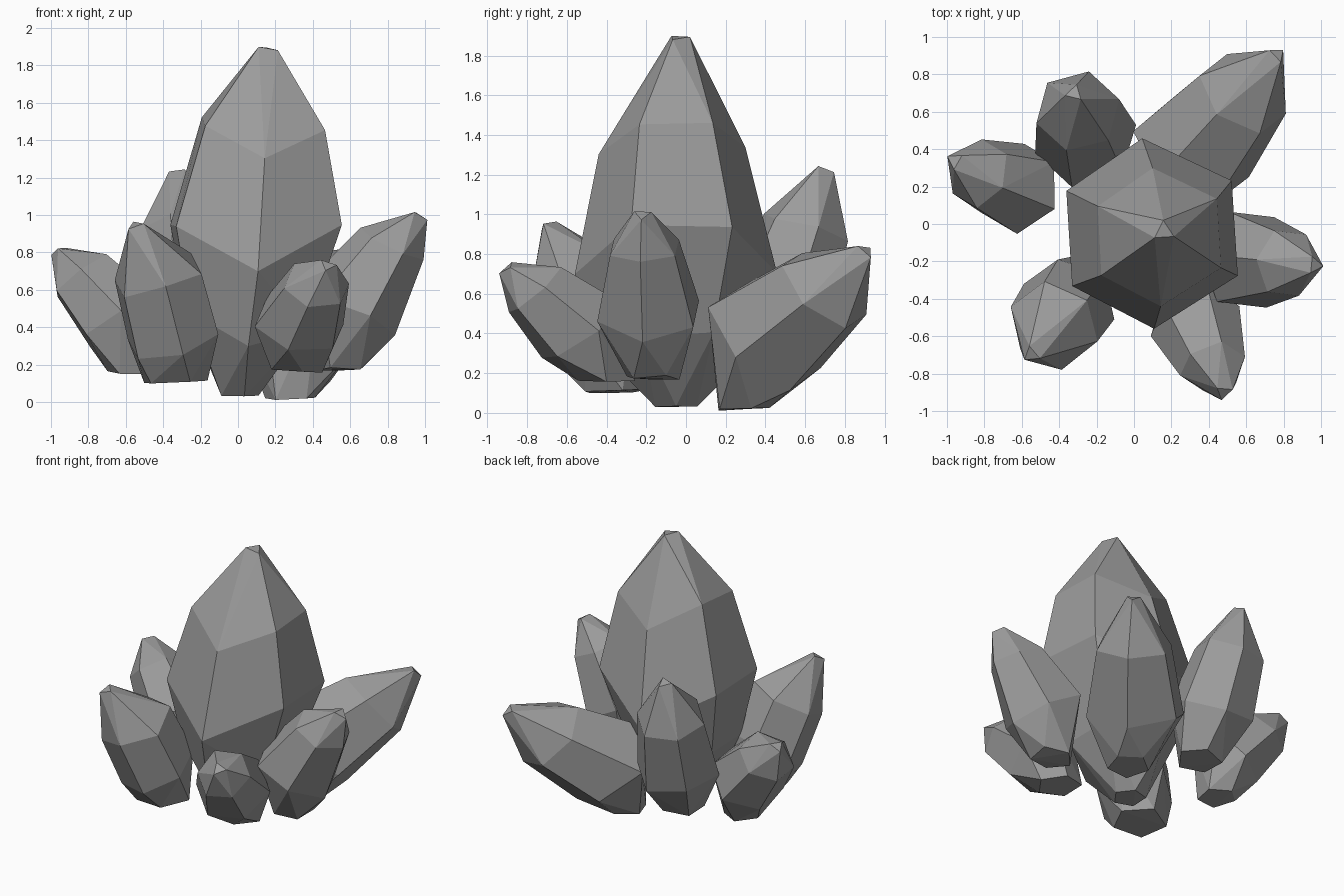
import bpy, bmesh, random
from math import cos, sin, radians, tau
from mathutils import Vector, Quaternion

cube = bpy.data.objects.get("Cube")
if cube:
    bpy.data.objects.remove(cube, do_unlink=True)

random.seed(4)

# One stone colour for every crystal
stone = bpy.data.materials.new("grey_crystal")
stone.use_nodes = True
grey = (0.33, 0.33, 0.33, 1)
stone.diffuse_color = grey
stone.node_tree.nodes["Principled BSDF"].inputs["Base Color"].default_value = grey


def crystal(name, sides, phase, rings, saddle=0):
    """Faceted hull around tilted rings, each given as centre and radius."""
    bm = bmesh.new()
    axis = Vector(rings[-1][:3]) - Vector(rings[0][:3])
    axis.normalize()
    lean = axis.to_track_quat('Z', 'Y')
    last = len(rings) - 1
    for i, (x, y, z, r) in enumerate(rings):
        # The base sits level; the caps have fewer corners than the body
        turn = lean if i else Quaternion()
        n = 3 if i == last else sides if i else sides - 1
        for k in range(n):
            a = radians(phase) + k * tau / n
            lift = random.uniform(-0.1, 0.1) * r
            if 0 < i < last:
                lift -= saddle * r * cos(2 * a)
            bm.verts.new(Vector((x, y, z)) + turn @ Vector((r * cos(a), r * sin(a), lift)))
    hull = bmesh.ops.convex_hull(bm, input=bm.verts)
    spare = {v for v in hull["geom_interior"] + hull["geom_unused"]
             if isinstance(v, bmesh.types.BMVert)}
    bmesh.ops.delete(bm, geom=list(spare), context='VERTS')
    # Merge nearly flat neighbours into broad facets
    bmesh.ops.dissolve_limit(bm, angle_limit=radians(4), verts=bm.verts, edges=bm.edges)
    bmesh.ops.recalc_face_normals(bm, faces=bm.faces)
    mesh = bpy.data.meshes.new(name)
    bm.to_mesh(mesh)
    bm.free()
    mesh.materials.append(stone)
    obj = bpy.data.objects.new(name, mesh)
    bpy.context.collection.objects.link(obj)
    return obj


# Tall middle crystal, with its front and back corners lower than the rest
crystal("centre_crystal", 6, 0, [
    (0, -.05, .04, .11), (.04, -.06, .38, .36), (.09, -.05, .87, .51),
    (.13, -.07, 1.42, .37), (.16, -.04, 1.89, .06)], saddle=.28)

# Smaller crystals leaning outwards: base, girdle, shoulder, tip
crystal("back_left_crystal", 6, 20, [
    (.28, .28, .02, .14), (.31, .38, .36, .34), (.58, .69, .61, .26), (.77, .91, .82, .05)])
crystal("left_crystal", 6, 30, [
    (.55, -.17, .18, .14), (.6, -.19, .5, .28), (.82, -.21, .84, .19), (.97, -.22, 1, .05)])
crystal("front_left_crystal", 6, 0, [
    (.3, -.4, .17, .15), (.33, -.53, .42, .25), (.42, -.76, .62, .18), (.48, -.9, .73, .05)])
crystal("front_right_crystal", 6, 10, [
    (-.34, -.35, .11, .18), (-.35, -.42, .36, .26), (-.43, -.54, .68, .25), (-.55, -.7, .95, .05)])
crystal("right_crystal", 6, 25, [
    (-.57, .16, .16, .13), (-.61, .19, .43, .25), (-.83, .27, .67, .19), (-.96, .34, .81, .05)])
crystal("back_right_crystal", 6, 0, [
    (-.23, .38, .21, .15), (-.26, .46, .52, .28), (-.3, .6, .92, .23), (-.32, .7, 1.23, .05)])
